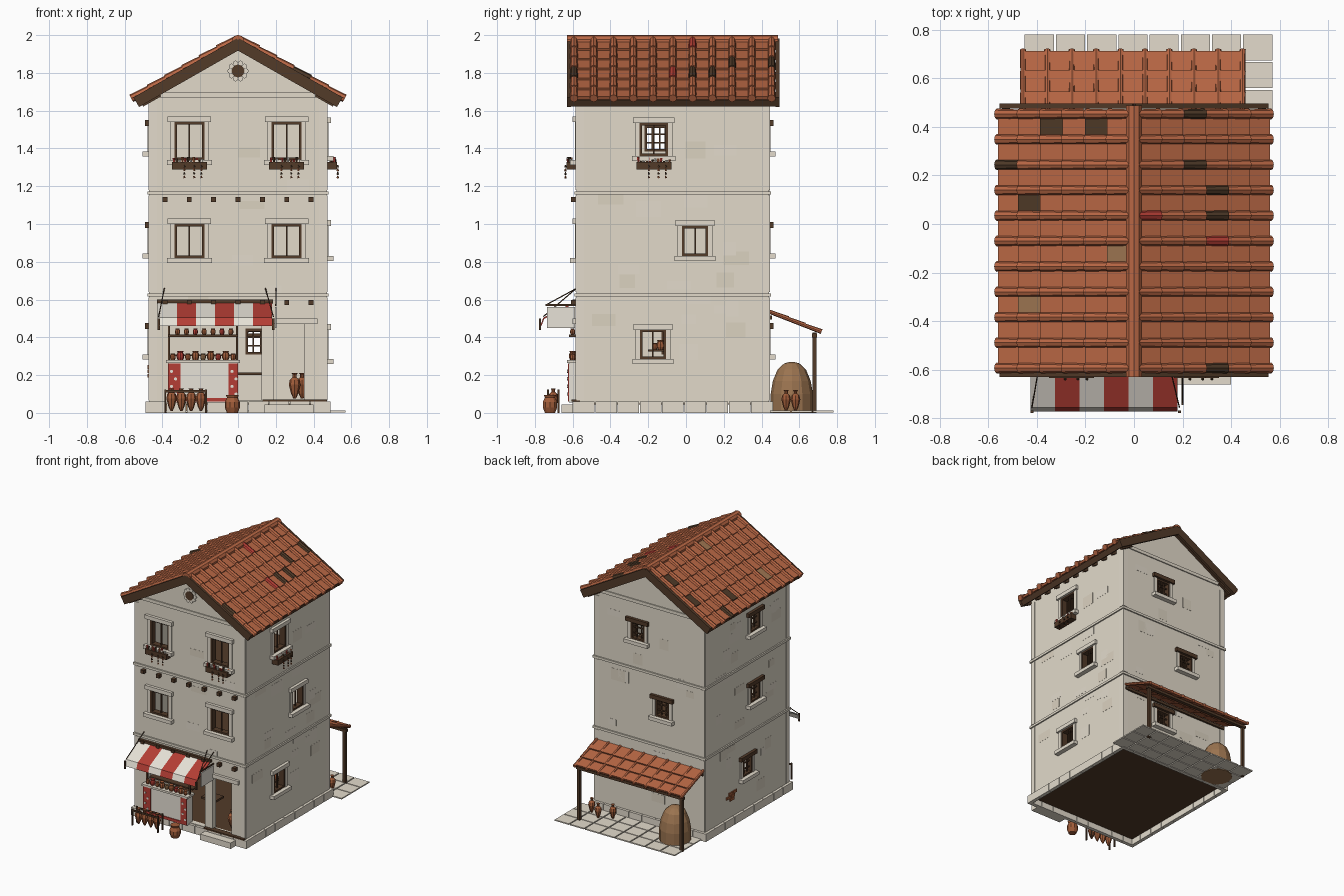
import bpy, bmesh, math, random
from mathutils import Matrix, Vector

random.seed(4)
if "Cube" in bpy.data.objects:
    bpy.data.objects.remove(bpy.data.objects["Cube"])

COLOURS = {
    "plaster": (.76, .70, .59), "stone": (.77, .71, .605), "old_plaster": (.71, .645, .53),
    "dark_wood": (.085, .043, .022), "terracotta": (.48, .135, .058), "burnt_tile": (.075, .04, .02),
    "red": (.46, .048, .035), "white_cloth": (.80, .76, .68), "straw": (.33, .175, .08),
    "clay": (.36, .11, .042)}
MATS = {}
for name, rgb in COLOURS.items():
    m = bpy.data.materials.new(name)
    m.use_nodes = True
    m.diffuse_color = (*rgb, 1)
    m.node_tree.nodes["Principled BSDF"].inputs["Base Color"].default_value = (*rgb, 1)
    m.node_tree.nodes["Principled BSDF"].inputs["Roughness"].default_value = .9
    MATS[name] = m


class Part:
    """One object gathered from simple solids."""
    def __init__(self, name, *mats):
        self.name, self.mats, self.bm = name, mats, bmesh.new()

    def paint(self, verts, mat):
        i = self.mats.index(mat) if mat else 0
        for f in {f for v in verts for f in v.link_faces}:
            f.material_index = i

    def box(self, x0, x1, y0, y1, z0, z1, mat=None, M=Matrix()):
        T = Matrix.Translation(((x0 + x1) / 2, (y0 + y1) / 2, (z0 + z1) / 2))
        S = Matrix.Diagonal((x1 - x0, y1 - y0, z1 - z0, 1))
        self.paint(bmesh.ops.create_cube(self.bm, size=1, matrix=M @ T @ S)["verts"], mat)

    def prism(self, pts, depth, mat=None, M=Matrix()):
        a = [self.bm.verts.new(M @ Vector(p)) for p in pts]
        b = [self.bm.verts.new(M @ (Vector(p) + Vector(depth))) for p in pts]
        n = len(a)
        self.bm.faces.new(a)
        self.bm.faces.new(b[::-1])
        for i in range(n):
            self.bm.faces.new((a[i], b[i], b[(i + 1) % n], a[(i + 1) % n]))
        self.paint(a + b, mat)

    def rod(self, p, q, r0, r1=None, seg=6, mat=None, M=Matrix()):
        p, q = Vector(p), Vector(q)
        R = (q - p).to_track_quat('Z', 'Y').to_matrix().to_4x4()
        g = bmesh.ops.create_cone(self.bm, cap_ends=True, segments=seg, radius1=r0, radius2=r1 or r0,
                                  depth=(q - p).length, matrix=M @ Matrix.Translation((p + q) / 2) @ R)
        self.paint(g["verts"], mat)

    def lathe(self, profile, loc, scale=1, seg=10, mat=None):
        rings = [[self.bm.verts.new(Vector(loc) + scale * Vector((r * math.cos(t), r * math.sin(t), z)))
                  for t in (math.tau * k / seg for k in range(seg))] for r, z in profile]
        for a, b in zip(rings, rings[1:]):
            for i in range(seg):
                self.bm.faces.new((a[i], a[(i + 1) % seg], b[(i + 1) % seg], b[i]))
        self.bm.faces.new(rings[0][::-1])
        self.bm.faces.new(rings[-1])
        self.paint(sum(rings, []), mat)

    def done(self):
        bmesh.ops.recalc_face_normals(self.bm, faces=self.bm.faces)
        me = bpy.data.meshes.new(self.name)
        self.bm.to_mesh(me)
        self.bm.free()
        for n in self.mats:
            me.materials.append(MATS[n])
        ob = bpy.data.objects.new(self.name, me)
        bpy.context.scene.collection.objects.link(ob)
        return ob


# Wall frames: local x runs along the wall, local -y points outward
def wall(x, y, deg):
    return Matrix.Translation((x, y, 0)) @ Matrix.Rotation(math.radians(deg), 4, 'Z')


FRONT, RIGHT, BACK, LEFT = wall(0, -.58, 0), wall(.47, 0, 90), wall(0, .44, 180), wall(-.47, 0, -90)
SPANS = [(FRONT, -.47, .47), (RIGHT, -.58, .44), (BACK, -.47, .47), (LEFT, -.44, .58)]

# Windows: wall, centre, half width, bottom, top, style
WINDOWS = [(FRONT, u, .08, z, z + h, "stone") for u in (-.257, .257) for z, h in ((.82, .18), (1.34, .2))]
WINDOWS += [(RIGHT, -.17, .075, 1.36, 1.535, "stone"), (RIGHT, .048, .068, .83, .99, "stone"),
            (RIGHT, -.175, .068, .285, .44, "stone")]
WINDOWS += [(M, u, .06, z, z + .135, "timber") for M, us in ((BACK, (-.1, .11, -.1)), (LEFT, (.07, .16, .16)))
            for u, z in zip(us, (.31, .845, 1.385))]
DOORS = [(FRONT, -.12, .245, .065, .46, ""), (FRONT, .27, .08, .065, .47, "")]


# Hollow house shell with cut openings
def gable(x, base, eave, apex, y):
    return [(-x, y, base), (x, y, base), (x, y, eave), (0, y, apex), (-x, y, eave)]


shell = Part("house_walls", "plaster")
shell.prism(gable(.47, .05, 1.67, 1.94, -.58), (0, 1.02, 0))
shell = shell.done()
room = Part("room_cutter", "plaster")
room.prism(gable(.43, .055, 1.64, 1.89, -.54), (0, .94, 0))
holes = Part("opening_cutter", "plaster")
for M, u, w, z0, z1, s in WINDOWS + DOORS:
    holes.box(u - w, u + w, -.03, .06, z0, z1, M=M)
cutters = [room.done(), holes.done()]
for c in cutters:
    c.hide_render = True
    mod = shell.modifiers.new("cut", "BOOLEAN")
    mod.operation, mod.solver, mod.object = "DIFFERENCE", "EXACT", c
cut = bpy.data.meshes.new_from_object(shell.evaluated_get(bpy.context.evaluated_depsgraph_get()))
shell.modifiers.clear()
shell.data = cut
for c in cutters:
    bpy.data.objects.remove(c)

# Floors
floors = Part("floors", "dark_wood")
floors.box(-.465, .465, -.575, .435, .045, .063)
for z in (.59, 1.13, 1.63):
    floors.box(-.43, .43, -.54, .4, z, z + .02)
floors.done()

# Plinth, floor bands, corner strips, gable trim and plaster patches
plinth, trim = Part("plinth", "stone"), Part("wall_trim", "plaster", "stone")
patches = Part("plaster_patches", "old_plaster", "stone")
for M, a, b in SPANS:
    n = 9
    for i in range(n):
        s = (b - a + .04) / n
        plinth.box(a - .02 + i * s + .002, a - .02 + (i + 1) * s - .002, -.02, .008, 0, .06, M=M)
    for z in (.615, 1.155):
        trim.box(a - .01, b + .01, -.01, .005, z, z + .018, M=M)
    for z0, z1 in ((.065, .61), (.64, 1.15), (1.18, 1.64)):
        for x in (a, b - .04):
            trim.box(x, x + .04, -.004, .01, z0, z1, "stone", M)
    for i in range(26):
        w, h = random.uniform(.03, .07), random.uniform(.02, .045)
        x, z = random.uniform(a + .12, b - .12), random.uniform(.12, 1.58)
        if not any(q[0] == M and abs(x - q[1]) < w + q[2] + .05 and q[3] - h - .08 < z < q[4] + h + .05
                   for q in WINDOWS + DOORS):
            patches.box(x - w, x + w, -.001, .001, z - h, z + h, random.choice(patches.mats), M)
for M in (FRONT, BACK):
    trim.box(-.42, .42, -.008, .005, 1.67, 1.695, "plaster", M)
for p in (plinth, trim, patches):
    p.done()

# Window surrounds and wooden frames
surround, frames = Part("window_surrounds", "stone", "dark_wood"), Part("window_frames", "dark_wood")
for M, u, w, z0, z1, style in WINDOWS:
    top = "dark_wood" if style == "timber" else "stone"
    surround.box(u - w - .035, u + w + .035, -.022, .01, z1, z1 + .03, top, M)
    surround.box(u - w - .04, u + w + .04, -.035, .01, z0 - .027, z0, "stone", M)
    for s in (-1, 1):
        c = u + s * (w + .012)
        surround.box(c - .012, c + .012, -.008, .01, z0, z1, "stone", M)
        c = u + s * (w - .006)
        frames.box(c - .007, c + .007, -.004, .042, z0, z1, M=M)
    for z in (z0 + .006, z1 - .006):
        frames.box(u - w, u + w, -.004, .042, z - .007, z + .007, M=M)
    bars = (-.33, .33) if style == "timber" else (0,)
    for t in bars:
        frames.box(u + t * w - .004, u + t * w + .004, .012, .022, z0, z1, M=M)
        if style == "timber":
            z = (z0 + z1) / 2 + t * (z1 - z0) / 2
            frames.box(u - w, u + w, .012, .022, z - .004, z + .004, M=M)
surround.done()
frames.done()

# Flower boxes with trailing plants
flowers = Part("flower_boxes", "dark_wood", "red", "burnt_tile", "white_cloth", "clay")
for M, u in ((FRONT, -.257), (FRONT, .257), (RIGHT, -.17)):
    flowers.box(u - .092, u + .092, -.053, -.004, 1.288, 1.328, M=M)
    for i in range(12):
        x, y, z = u - .082 + i * .015, random.uniform(-.045, -.02), random.uniform(1.337, 1.355)
        flowers.rod((x, y, 1.325), (x, y, z), .006, .008, mat=("red", "burnt_tile", "white_cloth", "clay")[i % 4], M=M)
    for x in (-.03, .022, .06):
        for k in range(4):
            z = 1.312 - k * .019
            flowers.rod((u + x, -.058, z), (u + x + .004, -.058, z - .012), .003, .007, 5, ("burnt_tile", "clay")[k % 2], M)
flowers.done()

# Beam ends and gable rosette
beams = Part("beam_ends", "dark_wood")
for z in (.585, 1.13):
    for i in range(-3, 4):
        beams.box(i * .129 - .013, i * .129 + .013, -.61, -.57, z - .013, z + .013)
beams.done()
rosette = Part("gable_rosette", "stone", "dark_wood")
rosette.rod((0, -.578, 1.81), (0, -.592, 1.81), .034, seg=12, mat="dark_wood")
for k in range(10):
    x, z = .043 * math.cos(k * math.tau / 10), 1.81 + .043 * math.sin(k * math.tau / 10)
    rosette.rod((x, -.578, z), (x, -.588, z), .014, seg=8)
rosette.done()


# Tiled slope: local x runs down the slope, local y across it; odd maps (kind, column, row) to a colour
def tiles(name, M, length, y0, y1, ribs, rows, r, odd):
    p = Part(name, "terracotta", "burnt_tile", "straw", "red")
    pitch, gap = length / rows, (y1 - y0 - 2 * r) / (ribs - 1)
    for c in range(ribs):
        y = y0 + r + c * gap
        for i in range(rows):
            a, b = i * pitch, (i + 1) * pitch
            p.rod((a, y, .45 * r), (b + .01, y, .6 * r), .82 * r, r, 8, odd.get(("rib", c, i)), M)
            if c < ribs - 1:
                e = min(b + .012, length)
                p.prism([(a, y, -.002), (e, y, .002), (e, y, .018), (a, y, .005)], (0, gap, 0), odd.get(("pan", c, i)), M)
    return p.done()


def slope(origin, down, across):
    d, a = Vector(down).normalized(), Vector(across)
    n = d.cross(a)
    n = n if n.z > 0 else -n
    return Matrix.Translation(origin) @ Matrix((d, a, n)).transposed().to_4x4()


# Main roof with a few replaced tiles
ODD_LEFT = {("rib", c, i): "burnt_tile" for c, i in ((10, 2), (8, 2), (7, 3), (6, 3), (0, 3))}
ODD_LEFT.update({("rib", 6, 0): "red", ("rib", 5, 3): "red"})
ODD_RIGHT = {("pan", 9, 3): "burnt_tile", ("pan", 9, 1): "burnt_tile", ("pan", 6, 4): "burnt_tile",
             ("rib", 8, 5): "burnt_tile", ("pan", 4, 0): "straw", ("pan", 2, 4): "straw"}
timber = Part("roof_timbers", "dark_wood")
for s, side, odd in ((1, "left", ODD_LEFT), (-1, "right", ODD_RIGHT)):
    M = slope((0, 0, 1.972), (s, 0, -.57), (0, 1, 0))
    tiles("roof_tiles_" + side, M, .633, -.615, .475, 11, 6, .022, odd)
    timber.box(0, .62, -.61, .47, -.03, -.002, M=M)
    timber.box(.612, .628, -.61, .475, -.045, -.004, M=M)
    for y in (-.63, .475):
        timber.box(0, .63, y, y + .02, -.047, .012, M=M)
    for i in range(11):
        timber.box(.5, .61, -.59 + i * .105 - .01, -.59 + i * .105 + .01, -.056, -.028, M=M)
timber.done()
ridge = Part("ridge_cap", "terracotta")
ridge.rod((0, -.63, 1.967), (0, .487, 1.967), .034, seg=10)
ridge.done()

# Rear lean-to, paving, haystack
tiles("lean_to_tiles", slope((0, .44, .53), (0, .27, -.105), (1, 0, 0)), .285, -.47, .46, 10, 3, .013, {})
frame = Part("lean_to_frame", "dark_wood")
for x in (-.44, .43):
    frame.box(x - .011, x + .011, .67, .692, 0, .425)
frame.box(-.46, .45, .668, .694, .4, .42)
frame.box(-.46, .45, .44, .455, .495, .515)
frame.done()
paving = Part("paving", "stone")
for i in range(8):
    for j in range(3):
        paving.box(-.45 + i * .1285, -.33 + i * .1285, .445 + j * .114, .552 + j * .114, .003, .012)
paving.done()
hay = Part("haystack", "straw")
hay.lathe([(.112, 0), (.112, .1), (.1, .17), (.075, .23), (.04, .262), (.01, .27)], (-.3, .56, 0), seg=12)
hay.done()

# Brick patch where plaster is missing
bricks = Part("exposed_bricks", "clay")
for u, z in ((-.16, .22), (-.11, .22), (-.135, .243), (-.085, .243), (-.12, .197)):
    bricks.box(u - .023, u + .023, -.008, .002, z - .01, z + .01, M=LEFT)
bricks.done()

# Jars and pots
JAR = [(.05, 0), (.14, .2), (.23, .55), (.19, .74), (.08, .84), (.08, .94), (.12, 1)]
POT = [(.3, 0), (.42, .3), (.42, .6), (.3, .85), (.36, 1)]
jars = Part("jars", "clay", "red", "straw")
for x, y, z, h in [(-.352 + i * .052, -.703, .01, .12) for i in range(4)] + [
        (.43, .53, .01, .11), (.34, .58, .01, .11), (.25, .53, .01, .11), (.3, -.5, .075, .135), (.34, -.46, .075, .135)]:
    jars.lathe(JAR, (x, y, z), h, 8)
jars.lathe(POT, (-.03, -.72, 0), .095, 10)
for i in range(9):
    jars.lathe(POT, (-.345 + i * .04, -.6, .28), .035 + .012 * (i % 2), 8, ("clay", "red", "clay", "clay", "straw")[i % 5])
    if i < 7:
        jars.lathe(POT, (-.32 + i * .047, -.6, .415), .032, 8, ("clay", "clay", "red")[i % 3])
for y, h in ((-.165, .035), (-.135, .05)):
    jars.lathe(POT, (.405, y, .335), h, 8)
jars.done()
rack = Part("jar_rack", "dark_wood")
rack.box(.38, .43, -.2, -.1, .325, .335)
for y in (-.675, -.731):
    rack.box(-.39, -.165, y - .004, y + .004, .108, .12)
    for x in (-.385, -.17):
        rack.box(x - .005, x + .005, y - .005, y + .005, 0, .125)
rack.done()

# Shop counter, shelves and door surround
shop = Part("shop_counter", "white_cloth", "red", "stone", "dark_wood")
shop.box(-.37, 0, -.62, -.55, .055, .265)
shop.box(-.38, .01, -.63, -.54, .265, .28, "stone")
for a, b in ((-.37, -.305), (-.05, 0)):
    shop.box(a, b, -.625, -.619, .06, .262, "red")
    for k in range(4):
        x = a + (.018 if k % 2 else .04)
        shop.rod((x, -.622, .1 + k * .04), (x, -.629, .1 + k * .04), .009, seg=6)
shop.box(-.305, -.05, -.625, -.619, .06, .08, "red")
shop.box(-.37, 0, -.62, -.57, .403, .415, "dark_wood")
shop.box(-.37, 0, -.55, -.5, .30, .31, "dark_wood")
for x in (-.365, -.005):
    shop.box(x - .006, x + .006, -.585, -.573, .28, .46, "dark_wood")
shop.box(.0, .125, -.45, -.35, .2, .215, "dark_wood")
shop.done()
door = Part("doorway", "stone", "dark_wood")
door.box(.125, .42, -.6, -.57, .47, .5)
door.box(.14, .4, -.66, -.58, 0, .045)
door.box(.13, .47, -.605, -.56, .06, .07, "dark_wood")
door.done()

# Striped awning with stays
awning = Part("awning", "white_cloth", "red", "dark_wood")
step = .605 / 6
for i in range(6):
    x = -.425 + i * step
    awning.prism([(x, -.58, .592), (x, -.755, .505), (x, -.772, .46), (x, -.766, .46), (x, -.75, .498), (x, -.58, .584)],
                 (step, 0, 0), ("white_cloth", "red")[i % 2])
for a, b in ((-.39, -.42), (.145, .187)):
    awning.rod((a, -.58, .66), (b, -.755, .51), .003, mat="dark_wood")
    awning.box(b - .006, b + .006, -.778, -.768, .44, .5, "dark_wood")
awning.box(-.43, .185, -.6, -.58, .58, .6, "dark_wood")
awning.done()

# Blank board hung from a wall bracket
board = Part("hanging_board", "white_cloth", "dark_wood")
board.box(.196, .204, -.735, -.587, .45, .56)
board.box(.196, .204, -.745, -.575, .567, .576, "dark_wood")
board.rod((.2, -.735, .575), (.2, -.578, .66), .003, mat="dark_wood")
board.done()
